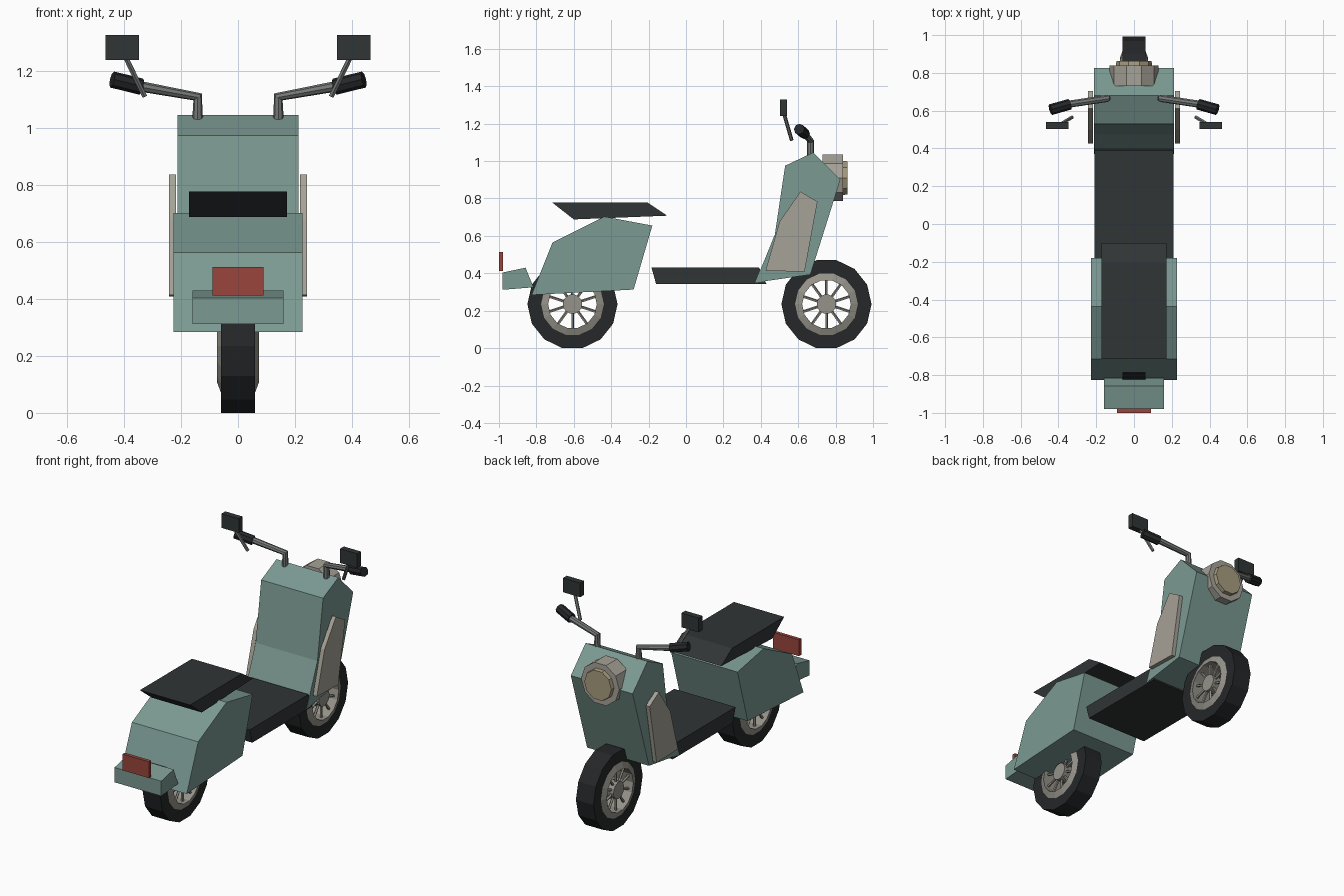
import bpy, bmesh
from math import cos, sin, pi
from mathutils import Vector

if "Cube" in bpy.data.objects:
    bpy.data.objects.remove(bpy.data.objects["Cube"])


def material(name, rgb):
    m = bpy.data.materials.new(name)
    m.diffuse_color = (*rgb, 1)
    m.use_nodes = True
    m.node_tree.nodes["Principled BSDF"].inputs["Base Color"].default_value = m.diffuse_color
    return m


TEAL = material("teal paint", (0.2, 0.32, 0.29))
BLACK = material("black rubber", (0.018, 0.02, 0.021))
DARK = material("dark plastic", (0.03, 0.035, 0.036))
CREAM = material("cream trim", (0.38, 0.36, 0.31))
RIM = material("rim metal", (0.30, 0.29, 0.25))
STEEL = material("bar metal", (0.18, 0.19, 0.19))
RED = material("red lens", (0.32, 0.06, 0.045))
GLASS = material("lamp glass", (0.38, 0.33, 0.21))


def finish(name, bm, mat):
    bmesh.ops.recalc_face_normals(bm, faces=bm.faces)
    me = bpy.data.meshes.new(name)
    bm.to_mesh(me)
    bm.free()
    me.materials.append(mat)
    ob = bpy.data.objects.new(name, me)
    bpy.context.collection.objects.link(ob)
    return ob


def slab(name, profile, x0, x1, mat):
    """Extrude a side profile of (y, z) points from x0 to x1."""
    bm = bmesh.new()
    a = [bm.verts.new((x0, y, z)) for y, z in profile]
    b = [bm.verts.new((x1, y, z)) for y, z in profile]
    bm.faces.new(a)
    bm.faces.new(b[::-1])
    n = len(a)
    for i in range(n):
        j = (i + 1) % n
        bm.faces.new((a[i], a[j], b[j], b[i]))
    return finish(name, bm, mat)


def lathe(name, profile, sides, place, mat, closed=False):
    """Spin (offset, radius) points; place(offset, u, v) gives the position."""
    bm = bmesh.new()
    rings = [[bm.verts.new(place(o, r * cos(2 * pi * i / sides), r * sin(2 * pi * i / sides)))
              for i in range(sides)] for o, r in profile]
    pairs = list(zip(rings, rings[1:]))
    if closed:
        pairs.append((rings[-1], rings[0]))
    else:
        bm.faces.new(rings[0])
        bm.faces.new(rings[-1])
    for a, b in pairs:
        for i in range(sides):
            j = (i + 1) % sides
            bm.faces.new((a[i], a[j], b[j], b[i]))
    return finish(name, bm, mat)


def rod(bm, p, q, r, sides):
    """Add a straight capped cylinder between two points."""
    p, q = Vector(p), Vector(q)
    made = bmesh.ops.create_cone(bm, cap_ends=True, segments=sides, radius1=r, radius2=r,
                                 depth=(q - p).length)["verts"]
    rot = (q - p).to_track_quat("Z", "Y")
    for v in made:
        v.co = rot @ v.co + (p + q) / 2


def rod_object(name, p, q, r, sides, mat):
    bm = bmesh.new()
    rod(bm, p, q, r, sides)
    return finish(name, bm, mat)


def pipe(name, points, r, mat):
    """Mitred tube along a path."""
    cu = bpy.data.curves.new(name, "CURVE")
    cu.dimensions = "3D"
    cu.bevel_depth, cu.bevel_resolution, cu.use_fill_caps = r, 2, True
    sp = cu.splines.new("POLY")
    sp.points.add(len(points) - 1)
    for pt, co in zip(sp.points, points):
        pt.co = (*co, 1)
    sp.use_smooth = False
    tmp = bpy.data.objects.new(name + "_path", cu)
    bpy.context.collection.objects.link(tmp)
    bm = bmesh.new()
    bm.from_mesh(tmp.to_mesh())
    tmp.to_mesh_clear()
    bpy.data.objects.remove(tmp)
    for f in bm.faces:
        f.smooth = False
    return finish(name, bm, mat)


# Wheels: tyre, dished rim, hub and spokes
def wheel(name, cy, cz=0.235):
    def place(o, u, v):
        return (o, cy + u, cz + v)
    lathe(name + "_tyre", [(-.06, .165), (-.06, .241), (.06, .241), (.06, .165)], 14, place, BLACK, True)
    lathe(name + "_rim", [(-.06, .168), (-.074, .13), (.074, .13), (.06, .168)], 14, place, RIM, True)
    lathe(name + "_hub", [(-.065, .052), (.065, .052)], 14, place, RIM)
    bm = bmesh.new()
    for x in (-.045, .045):
        for i in range(10):
            a = 2 * pi * (i + .5) / 10
            rod(bm, place(x, .045 * cos(a), .045 * sin(a)), place(x, .14 * cos(a), .14 * sin(a)), .008, 5)
    finish(name + "_spokes", bm, RIM)


wheel("front_wheel", 0.751)
wheel("rear_wheel", -0.607)

# Body shells
slab("front_shield", [(.37, .35), (.475, .607), (.53, .975), (.68, 1.046), (.825, .90), (.665, .393)],
     -.212, .212, TEAL)
slab("rear_body", [(-.826, .284), (-.714, .564), (-.436, .703), (-.18, .655), (-.28, .313)],
     -.227, .227, TEAL)
slab("rear_fender", [(-.98, .312), (-.98, .404), (-.858, .43), (-.815, .325)], -.16, .16, TEAL)
slab("footboard", [(-.185, .432), (.39, .432), (.43, .343), (-.16, .343)], -.21, .21, DARK)
slab("seat", [(-.715, .778), (-.205, .778), (-.10, .708), (-.60, .688)], -.172, .172, DARK)
slab("tail_light", [(-1.0, .412), (-1.0, .513), (-.978, .513), (-.978, .412)], -.09, .09, RED)

# Headlight
def lamp(o, u, v):
    return (u, o, .91 + v)


lathe("headlight", [(.73, .131), (.84, .131)], 10, lamp, CREAM)
lathe("headlight_lens", [(.835, .097), (.863, .093)], 10, lamp, GLASS)

# Mirrored side parts
for side, s in (("right", 1), ("left", -1)):
    slab(side + "_side_panel", [(.425, .414), (.5, .676), (.612, .837), (.703, .783), (.634, .408)],
         s * .217, s * .243, CREAM)
    pipe(side + "_handlebar", [(s * .142, .665, 1.025), (s * .142, .665, 1.11), (s * .36, .632, 1.15)],
         .019, STEEL)
    rod_object(side + "_grip", (s * .34, .634, 1.146), (s * .442, .605, 1.171), .029, 8, BLACK)
    rod_object(side + "_mirror_stem", (s * .328, .565, 1.112), (s * .395, .525, 1.25), .010, 6, STEEL)
    slab(side + "_mirror", [(.503, 1.24), (.503, 1.328), (.54, 1.328), (.54, 1.24)],
         s * .347, s * .465, DARK)
